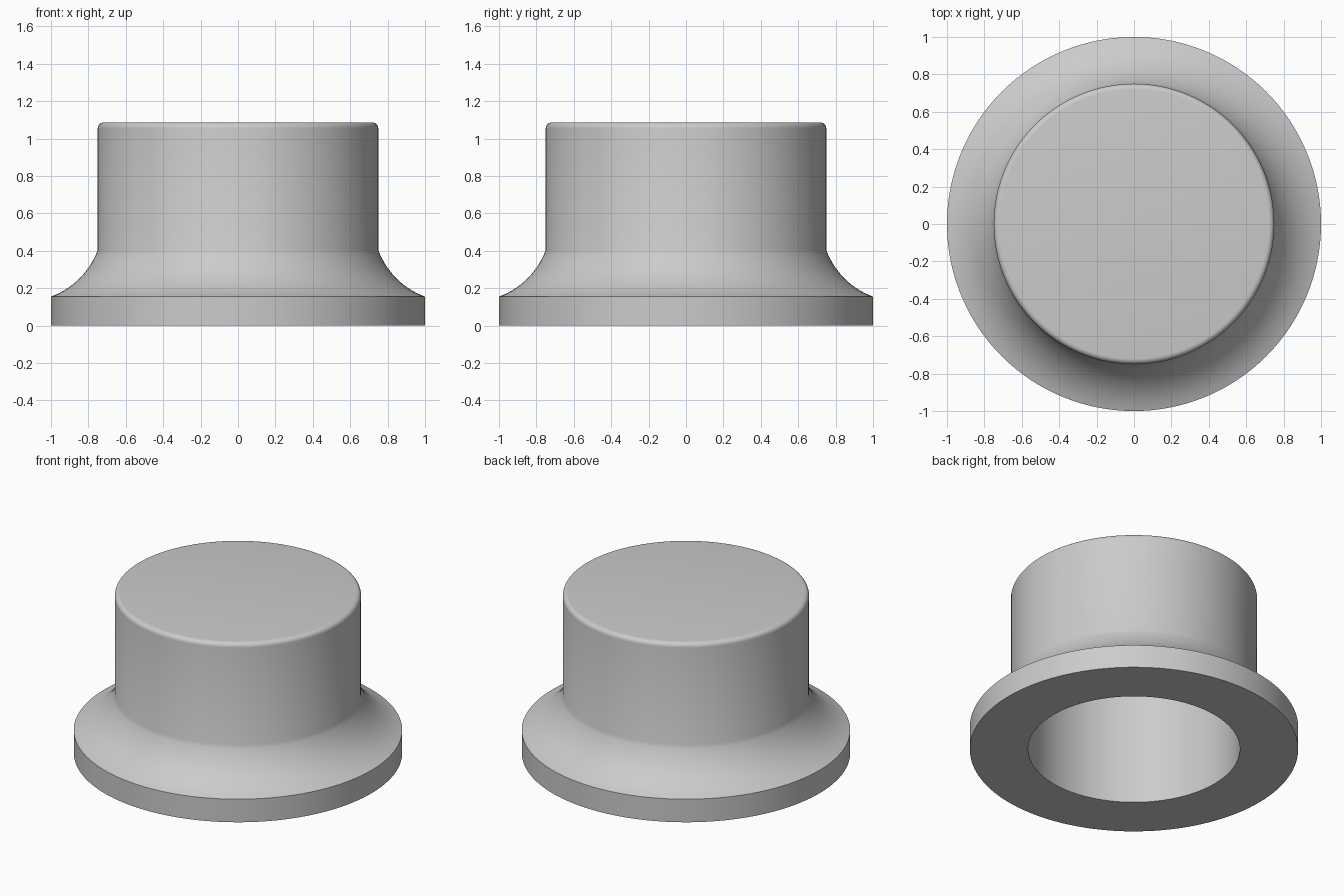
import bpy, bmesh, math

cube = bpy.data.objects.get("Cube")
if cube:
    bpy.data.objects.remove(cube, do_unlink=True)

grey = bpy.data.materials.new("plain_grey")
grey.use_nodes = True
colour = (0.6, 0.6, 0.6, 1)
grey.diffuse_color = colour
grey.node_tree.nodes["Principled BSDF"].inputs["Base Color"].default_value = colour

SEGMENTS = 128
HEIGHT, BODY_R, HOLE_R, ROOF_Z = 1.086, 0.75, 0.645, 0.98
FLANGE_Z, COVE_Z, FILLET = 0.155, 0.405, 0.03


def arc(cx, cz, r, start, end, steps):
    """Points on a circular arc, angles in degrees."""
    angles = [math.radians(start + (end - start) * i / steps) for i in range(steps + 1)]
    return [(cx + r * math.cos(a), cz + r * math.sin(a)) for a in angles]


# Concave cove between flange and body
cove_r = 0.42
half = math.asin((1 - BODY_R) / math.sqrt(2) / cove_r)
reach = cove_r * math.cos(half) / math.sqrt(2)
mid_x, mid_z = (1 + BODY_R) / 2, (FLANGE_Z + COVE_Z) / 2
spread = math.degrees(half)
cove = arc(mid_x + reach, mid_z + reach, cove_r, 225 + spread, 225 - spread, 14)

# Closed profile from the hole's roof, round the outside, to the top centre
profile = [(0, ROOF_Z), (HOLE_R, ROOF_Z), (HOLE_R, 0), (1, 0)]
profile += cove
profile += arc(BODY_R - FILLET, HEIGHT - FILLET, FILLET, 0, 90, 6)
profile.append((0, HEIGHT))

bm = bmesh.new()
verts = [bm.verts.new((x, 0, z)) for x, z in profile]
edges = [bm.edges.new(pair) for pair in zip(verts, verts[1:])]
bmesh.ops.spin(bm, geom=verts + edges, cent=(0, 0, 0), axis=(0, 0, 1),
               angle=math.tau, steps=SEGMENTS)
bmesh.ops.remove_doubles(bm, verts=bm.verts, dist=0.0001)
bmesh.ops.recalc_face_normals(bm, faces=bm.faces)

mesh = bpy.data.meshes.new("flanged_cap")
bm.to_mesh(mesh)
bm.free()
mesh.materials.append(grey)
cap = bpy.data.objects.new("flanged_cap", mesh)
bpy.context.collection.objects.link(cap)
bpy.context.view_layer.objects.active = cap
cap.select_set(True)
bpy.ops.object.shade_smooth_by_angle(angle=math.radians(30))
